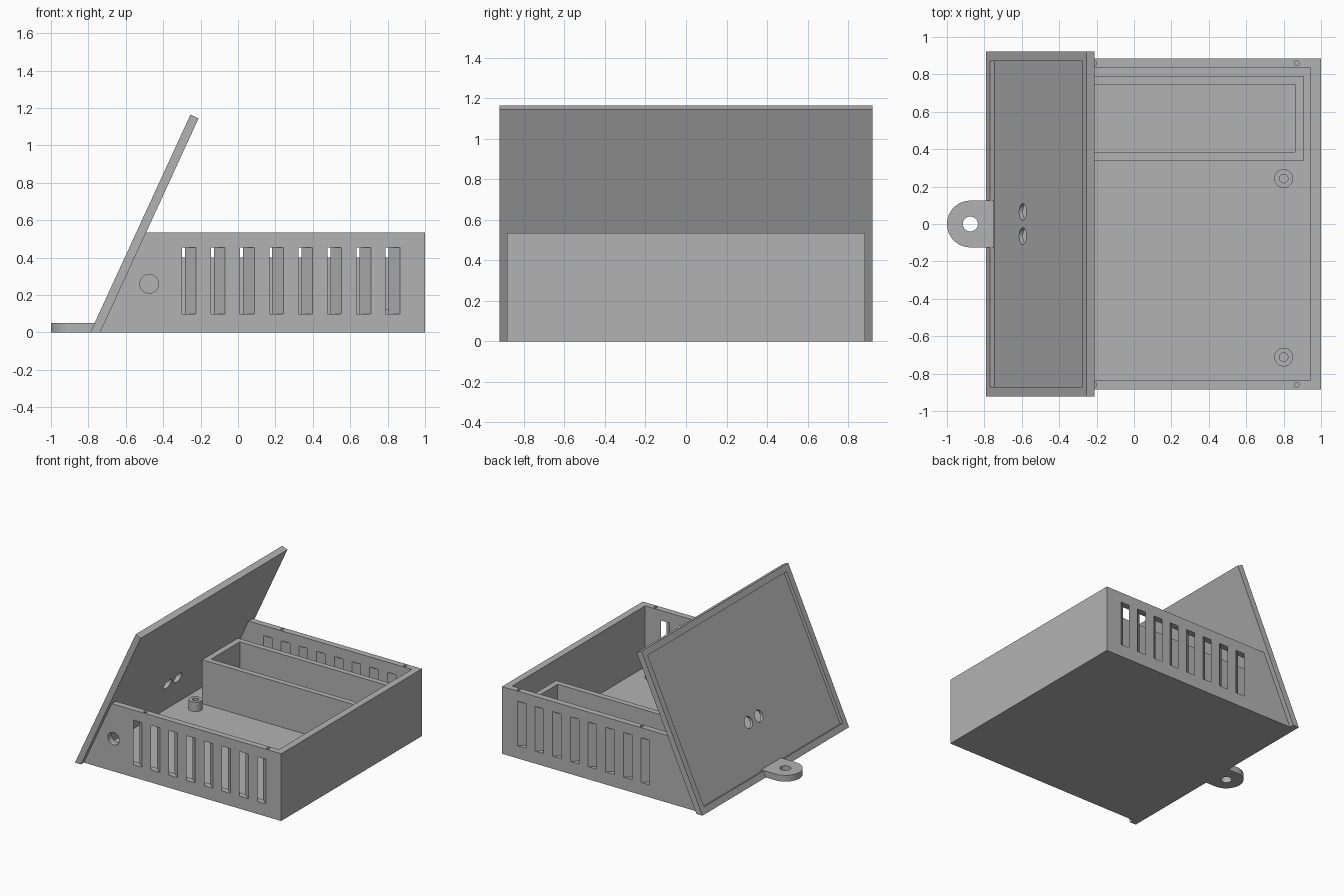
import bpy, bmesh, math
from mathutils import Vector

if "Cube" in bpy.data.objects:
    bpy.data.objects.remove(bpy.data.objects["Cube"], do_unlink=True)

grey = bpy.data.materials.new("light grey plastic")
grey.use_nodes = True
COLOUR = (0.45, 0.45, 0.45, 1)
grey.diffuse_color = COLOUR
grey.node_tree.nodes["Principled BSDF"].inputs["Base Color"].default_value = COLOUR


def finish(name, bm):
    bmesh.ops.recalc_face_normals(bm, faces=bm.faces)
    mesh = bpy.data.meshes.new(name)
    bm.to_mesh(mesh)
    bm.free()
    mesh.materials.append(grey)
    ob = bpy.data.objects.new(name, mesh)
    bpy.context.collection.objects.link(ob)
    return ob


def prism(name, outline, axis, lo, hi):
    """Extrude a 2D outline along y (outline in xz) or z (outline in xy)."""
    bm = bmesh.new()
    place = (lambda a, b: (a, lo, b)) if axis == "y" else (lambda a, b: (a, b, lo))
    face = bm.faces.new([bm.verts.new(place(a, b)) for a, b in outline])
    new = bmesh.ops.extrude_face_region(bm, geom=[face])["geom"]
    step = Vector((0, hi - lo, 0)) if axis == "y" else Vector((0, 0, hi - lo))
    bmesh.ops.translate(bm, verts=[v for v in new if isinstance(v, bmesh.types.BMVert)], vec=step)
    return finish(name, bm)


def rect(x0, x1, y0, y1):
    return [(x0, y0), (x1, y0), (x1, y1), (x0, y1)]


def cylinder(name, centre, radius, depth, direction=(0, 0, 1)):
    bm = bmesh.new()
    bmesh.ops.create_cone(bm, cap_ends=True, segments=40, radius1=radius, radius2=radius, depth=depth)
    turn = Vector(direction).to_track_quat("Z", "Y").to_matrix()
    bmesh.ops.rotate(bm, verts=bm.verts, matrix=turn)
    bmesh.ops.translate(bm, verts=bm.verts, vec=centre)
    return finish(name, bm)


def cut(ob, cutters):
    bpy.context.view_layer.objects.active = ob
    for c in cutters:
        mod = ob.modifiers.new("cut", "BOOLEAN")
        mod.operation, mod.solver, mod.object = "DIFFERENCE", "EXACT", c
        bpy.ops.object.modifier_apply(modifier=mod.name)
        bpy.data.objects.remove(c, do_unlink=True)
    return ob


# Slanted panel frame: s runs up the slope, d goes inward from the outer face
ANGLE = math.radians(65.3)
UP = Vector((math.cos(ANGLE), math.sin(ANGLE)))
INWARD = Vector((UP.y, -UP.x))
LENGTH, THICK, FOOT_X = 1.282, 0.048, -0.79


def on_panel(s, d):
    return Vector((FOOT_X, 0)) + UP * s + INWARD * d


def inner_x(z):
    return FOOT_X + THICK / UP.y + z * UP.x / UP.y


HALF, WALL, HEIGHT, FLOOR = 0.885, 0.05, 0.535, 0.05

# Open box with slanted side edges
box = prism("box", [(inner_x(0), 0), (1, 0), (1, HEIGHT), (inner_x(HEIGHT), HEIGHT)], "y", -HALF, HALF)
cutters = [prism("cavity", rect(-1.2, 0.945, FLOOR, 0.8), "y", WALL - HALF, HALF - WALL)]

# Oblique vent slots and screw holes in both side walls
for side in (-1, 1):
    for i in range(8):
        x = -0.30 + 0.1557 * i
        out, inn, skew = HALF + 0.01, HALF - WALL - 0.01, 1.2
        a, b = x + skew * 0.01, x - skew * (WALL + 0.01)
        outline = [(a, side * out), (a + 0.076, side * out), (b + 0.076, side * inn), (b, side * inn)]
        cutters.append(prism("vent", outline, "z", 0.1, 0.455))
    for x in (-0.213, 0.87):
        cutters.append(cylinder("screw_hole", (x, side * 0.86, HEIGHT), 0.013, 0.2))

# Cable hole in the front wall
cutters.append(cylinder("cable_hole", (-0.475, -0.86, 0.26), 0.05, 0.08, (0, 1, 0)))
cut(box, cutters)

# Slanted panel with recess and two round holes
panel = prism("slanted_panel", [(FOOT_X, 0), (inner_x(0), 0), on_panel(LENGTH, THICK), on_panel(LENGTH, 0)],
              "y", -0.922, 0.922)
MARGIN, DEPTH = 0.05, 0.025
recess = [on_panel(s, d) for s, d in ((MARGIN, -0.05), (MARGIN, DEPTH),
                                     (LENGTH - MARGIN, DEPTH), (LENGTH - MARGIN, -0.05))]
cutters = [prism("recess", recess, "y", -0.872, 0.872)]
hole = on_panel(0.412, DEPTH)
for side in (-1, 1):
    cutters.append(cylinder("sensor_hole", (hole.x, side * 0.065, hole.y), 0.045, 0.2, (INWARD.x, 0, INWARD.y)))
cut(panel, cutters)

# Inner compartment
tray = prism("inner_compartment", rect(-0.553, 0.905, 0.34, 0.79), "z", 0.04, 0.4)
cut(tray, [prism("tray_space", rect(-0.506, 0.86, 0.385, 0.745), "z", 0, 0.5)])

# Board standoffs
posts = []
for x in (-0.545, 0.8):
    for y in (-0.712, 0.243):
        post = cylinder("standoff", (x, y, 0.0825), 0.05, 0.085)
        posts.append(cut(post, [cylinder("bore", (x, y, 0.12), 0.023, 0.14)]))

# Rounded mounting tab
R, TAB_X = 0.125, -0.875
arc = [(TAB_X + R * math.cos(t), R * math.sin(t))
       for t in (math.pi * (0.5 + i / 24) for i in range(25))]
tab = prism("mounting_tab", arc + [(-0.748, -R), (-0.748, R)], "z", 0, 0.05)
cut(tab, [cylinder("tab_hole", (TAB_X, 0, 0.025), 0.04, 0.2)])

# Smooth round walls, keep edges sharp
bpy.ops.object.select_all(action="DESELECT")
for ob in [box, panel, tray, tab] + posts:
    ob.select_set(True)
bpy.context.view_layer.objects.active = box
bpy.ops.object.shade_smooth_by_angle(angle=math.radians(30))
